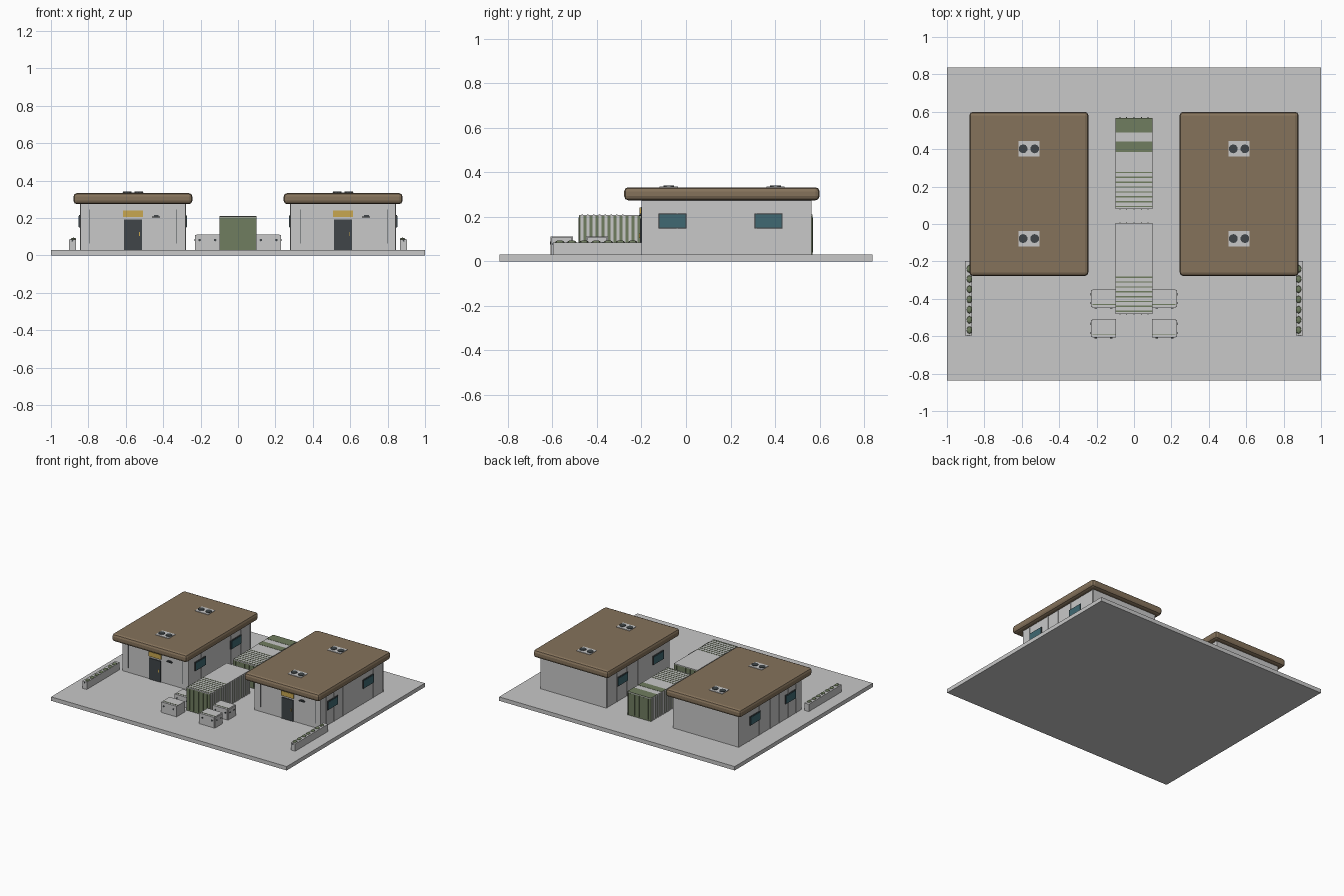
import bpy, bmesh, math

if "Cube" in bpy.data.objects:
    bpy.data.objects.remove(bpy.data.objects["Cube"])

def mat(name, r, g, b):
    m = bpy.data.materials.new(name)
    m.diffuse_color = (r, g, b, 1)
    m.use_nodes = True
    m.node_tree.nodes["Principled BSDF"].inputs["Base Color"].default_value = m.diffuse_color
    return m

GREY = mat("light grey", 0.58, 0.58, 0.58)
BROWN = mat("roof brown", 0.235, 0.17, 0.105)
GREEN = mat("olive green", 0.16, 0.205, 0.115)
DARK = mat("dark slate", 0.05, 0.06, 0.065)
TEAL = mat("window teal", 0.05, 0.14, 0.17)
GOLD = mat("sign yellow", 0.58, 0.39, 0.08)

def finish(name, bm, m):
    me = bpy.data.meshes.new(name)
    bm.to_mesh(me)
    bm.free()
    me.materials.append(m)
    ob = bpy.data.objects.new(name, me)
    bpy.context.collection.objects.link(ob)
    return ob

def box(name, x0, x1, y0, y1, z0, z1, m, bevel=0, seg=1):
    bm = bmesh.new()
    bmesh.ops.create_cube(bm, size=1)
    for v in bm.verts:
        v.co = ((x0 + x1) / 2 + v.co.x * (x1 - x0),
                (y0 + y1) / 2 + v.co.y * (y1 - y0),
                (z0 + z1) / 2 + v.co.z * (z1 - z0))
    if bevel:
        bmesh.ops.bevel(bm, geom=bm.edges[:], offset=bevel, segments=seg,
                        profile=0.5, affect='EDGES')
    return finish(name, bm, m)

def disc(name, x, y, z, r, h, m, axis='Z', n=10):
    bm = bmesh.new()
    bmesh.ops.create_cone(bm, cap_ends=True, segments=n, radius1=r, radius2=r, depth=h)
    ob = finish(name, bm, m)
    ob.location = (x, y, z)
    if axis == 'Y':
        ob.rotation_euler.x = math.pi / 2
    if axis == 'X':
        ob.rotation_euler.y = math.pi / 2
    return ob

G = 0.03  # top of the base slab
box("base_slab", -1, 1, -0.838, 0.838, 0, G, GREY)

# Two identical buildings
def building(cx):
    box("walls", cx - 0.28, cx + 0.28, -0.20, 0.563, G, 0.29, GREY)
    box("roof", cx - 0.318, cx + 0.318, -0.278, 0.60, 0.274, 0.333, BROWN, 0.019, 2)
    # door, handle and sign
    box("door", cx - 0.048, cx + 0.048, -0.207, -0.2, G, 0.192, DARK)
    box("door_handle", cx + 0.033, cx + 0.038, -0.212, -0.206, 0.105, 0.125, GOLD)
    box("door_sign", cx - 0.053, cx + 0.053, -0.208, -0.2, 0.205, 0.241, GOLD)
    # wall lamp
    box("wall_lamp", cx + 0.102, cx + 0.145, -0.212, -0.2, 0.203, 0.209, DARK)
    box("wall_lamp_head", cx + 0.112, cx + 0.138, -0.208, -0.2, 0.209, 0.215, DARK)
    # front seams with end fixings
    for x in (-0.23, 0.235):
        box("front_seam", cx + x - 0.0015, cx + x + 0.0015, -0.202, -0.2, 0.065, 0.245, DARK)
    for s in (-1, 1):
        # side seams
        for y in (-0.13, -0.04, 0.07, 0.18, 0.315, 0.437, 0.553):
            a, b = sorted((cx + s * 0.279, cx + s * 0.283))
            box("side_seam", a, b, y - 0.003, y + 0.003, G, 0.276, GREY)
        # side windows
        for y in (-0.06, 0.371):
            a, b = sorted((cx + s * 0.279, cx + s * 0.287))
            box("window_frame", a, b, y - 0.063, y + 0.063, 0.148, 0.215, DARK)
            a, b = sorted((cx + s * 0.279, cx + s * 0.290))
            box("window_glass", a, b, y - 0.058, y + 0.058, 0.153, 0.21, TEAL)
    # roof fans
    for y in (-0.078, 0.402):
        box("fan_base", cx - 0.056, cx + 0.056, y - 0.041, y + 0.041, 0.325, 0.337, GREY)
        for dx in (-0.031, 0.031):
            disc("roof_fan", cx + dx, y, 0.337, 0.024, 0.008, DARK)

for cx in (-0.562, 0.562):
    building(cx)

# Two ribbed cargo containers
def container(y0, y1):
    box("container_body", -0.095, 0.095, y0 + 0.002, y1 - 0.002, G, 0.205, GREEN)
    box("container_roof", -0.1, 0.1, y0, y1, 0.203, 0.209, GREY)
    n = 18
    step = (y1 - y0) / n
    for s in (-1, 1):
        a, b = sorted((s * 0.094, s * 0.1))
        for i in range(n):
            y = y0 + (i + 0.5) * step
            box("container_rib", a, b, y - step * 0.25, y + step * 0.25, G, 0.204, GREY)
        for y in (y0, y1 - 0.006):
            box("corner_post", a, b, y, y + 0.006, G, 0.204, GREEN)
    # door bars at both ends
    for y in (y0, y1):
        for x in (-0.075, -0.04, 0.0, 0.04, 0.075):
            box("container_bar", x - 0.0015, x + 0.0015, y - 0.003, y + 0.003, 0.04, 0.198, GREEN)

container(-0.48, 0.005)
container(0.08, 0.568)
# green roof panels on the rear container
box("roof_panel", -0.1, 0.1, 0.49, 0.568, 0.208, 0.2105, GREEN)
box("roof_panel", -0.1, 0.1, 0.385, 0.44, 0.208, 0.2105, GREEN)
# thin green roof stripes
for base in (-0.47, 0.09):
    for i in range(8):
        y = base + i * 0.026
        box("roof_stripe", -0.1, 0.1, y, y + 0.007, 0.208, 0.2105, GREEN)

# Four supply crates beside the front container
for s in (-1, 1):
    for y0, y1 in ((-0.448, -0.35), (-0.608, -0.508)):
        a, b = sorted((s * 0.096, s * 0.222))
        box("crate", a, b, y0, y1, G, 0.111, GREY)
        a, b = sorted((s * 0.22, s * 0.229))
        box("crate_end", a, b, y0 + 0.004, y1 - 0.004, G, 0.108, GREY)
        box("crate_strap", min(s * 0.096, s * 0.222), max(s * 0.096, s * 0.222),
            y0 + 0.016, y0 + 0.021, 0.110, 0.1125, GREEN)
        for x in (0.122, 0.205):
            disc("crate_bolt", s * x, y0, 0.082, 0.007, 0.006, DARK, 'Y', 8)
        for y in (y0 + 0.025, y1 - 0.025):
            disc("crate_side_bolt", s * 0.229, y, 0.082, 0.006, 0.005, DARK, 'X', 8)

# Low planters with small shrubs
for s in (-1, 1):
    a, b = sorted((s * 0.866, s * 0.904))
    box("planter", a, b, -0.597, -0.198, G, 0.086, GREY)
    disc("planter_bolt", s * 0.885, -0.597, 0.078, 0.005, 0.005, DARK, 'Y', 8)
    for i in range(7):
        bm = bmesh.new()
        bmesh.ops.create_uvsphere(bm, u_segments=8, v_segments=6, radius=1)
        ob = finish("shrub", bm, GREEN)
        ob.scale = (0.015, 0.021, 0.01)
        ob.location = (s * 0.88, -0.567 + i * 0.0545, 0.085)
